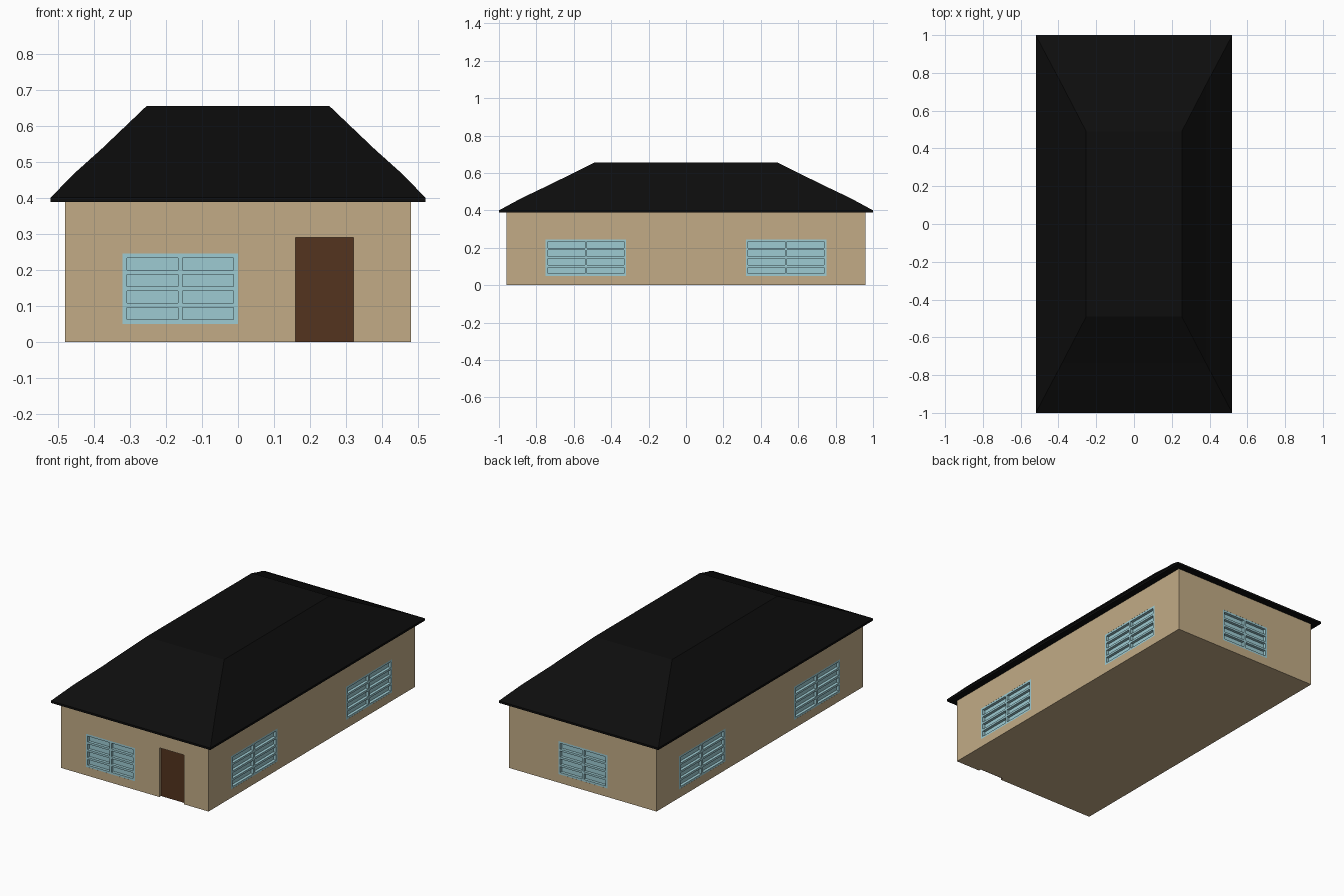
import bpy, bmesh, math
from mathutils import Matrix, Vector

if "Cube" in bpy.data.objects:
    bpy.data.objects.remove(bpy.data.objects["Cube"])

WX, WY, WH = 0.48, 0.96, 0.39      # wall half sizes and height
DEPTH = 0.02                       # recess of openings


def material(name, rgb):
    m = bpy.data.materials.new(name)
    m.diffuse_color = (*rgb, 1)
    m.use_nodes = True
    m.node_tree.nodes["Principled BSDF"].inputs["Base Color"].default_value = m.diffuse_color
    return m


def make_object(name, bm, mat=None):
    bmesh.ops.recalc_face_normals(bm, faces=bm.faces)
    me = bpy.data.meshes.new(name)
    bm.to_mesh(me)
    bm.free()
    ob = bpy.data.objects.new(name, me)
    bpy.context.collection.objects.link(ob)
    if mat:
        me.materials.append(mat)
    return ob


def box(bm, x0, x1, y0, y1, z0, z1, xf=Matrix()):
    c = Vector(((x0 + x1) / 2, (y0 + y1) / 2, (z0 + z1) / 2))
    s = Matrix.Diagonal((x1 - x0, y1 - y0, z1 - z0, 1))
    bmesh.ops.create_cube(bm, size=1, matrix=xf @ Matrix.Translation(c) @ s)


def wall_frame(degrees, dist):
    # local x runs along the wall, local y = 0 is its face, +y goes inside
    return Matrix.Rotation(math.radians(degrees), 4, 'Z') @ Matrix.Translation((0, -dist, 0))


wall_mat = material("wall_tan", (0.54, 0.41, 0.24))
glass_mat = material("window_blue", (0.34, 0.60, 0.65))
door_mat = material("door_brown", (0.087, 0.033, 0.013))
roof_mat = material("roof_black", (0.004, 0.004, 0.004))

front, right = wall_frame(0, WY), wall_frame(90, WX)
back, left = wall_frame(180, WY), wall_frame(270, WX)
Z0, Z1 = 0.05, 0.245
windows = [("front_window", front, -0.32, 0.0), ("back_window", back, -0.16, 0.16)]
for side, frame in (("right", right), ("left", left)):
    windows += [(side + "_window_a", frame, -0.75, -0.32),
                (side + "_window_b", frame, 0.32, 0.75)]

# windows: recessed pane, border and a grid of bars, two columns by four rows
cut = bmesh.new()
for name, frame, u0, u1 in windows:
    box(cut, u0, u1, -0.1, DEPTH, Z0, Z1, frame)
    bm = bmesh.new()
    box(bm, u0, u1, DEPTH - 0.003, DEPTH, Z0, Z1, frame)
    t = 0.012
    for i in range(3):
        u = u0 + (u1 - u0 - t) * i / 2
        box(bm, u, u + t, 0, DEPTH, Z0, Z1, frame)
    for i in range(5):
        z = Z0 + (Z1 - Z0 - t) * i / 4
        box(bm, u0, u1, 0.0005, DEPTH, z, z + t, frame)
    make_object(name, bm, glass_mat)

# door, set back in its opening
box(cut, 0.16, 0.32, -0.1, DEPTH, -0.1, 0.29, front)
bm = bmesh.new()
box(bm, 0.16, 0.32, DEPTH - 0.005, DEPTH, 0, 0.29, front)
make_object("door", bm, door_mat)

# walls with the openings cut in
cutter = make_object("opening_cutter", cut)
cutter.hide_render = True
cutter.hide_viewport = True
bm = bmesh.new()
box(bm, -WX, WX, -WY, WY, 0, WH)
walls = make_object("walls", bm, wall_mat)
mod = walls.modifiers.new("openings", 'BOOLEAN')
mod.operation = 'DIFFERENCE'
mod.solver = 'EXACT'
mod.object = cutter

# hipped roof: stacked rectangles, slightly bowed, flat on top
bm = bmesh.new()
rings = []
for x, y, z in [(0.52, 1.0, 0.388), (0.52, 1.0, 0.40), (0.457, 0.88, 0.465),
                (0.38, 0.735, 0.534), (0.253, 0.49, 0.655)]:
    rings.append([bm.verts.new((sx * x, sy * y, z))
                  for sx, sy in ((-1, -1), (1, -1), (1, 1), (-1, 1))])
for a, b in zip(rings, rings[1:]):
    for i in range(4):
        j = (i + 1) % 4
        bm.faces.new((a[i], a[j], b[j], b[i]))
bm.faces.new(rings[0][::-1])
bm.faces.new(rings[-1])
make_object("roof", bm, roof_mat)
